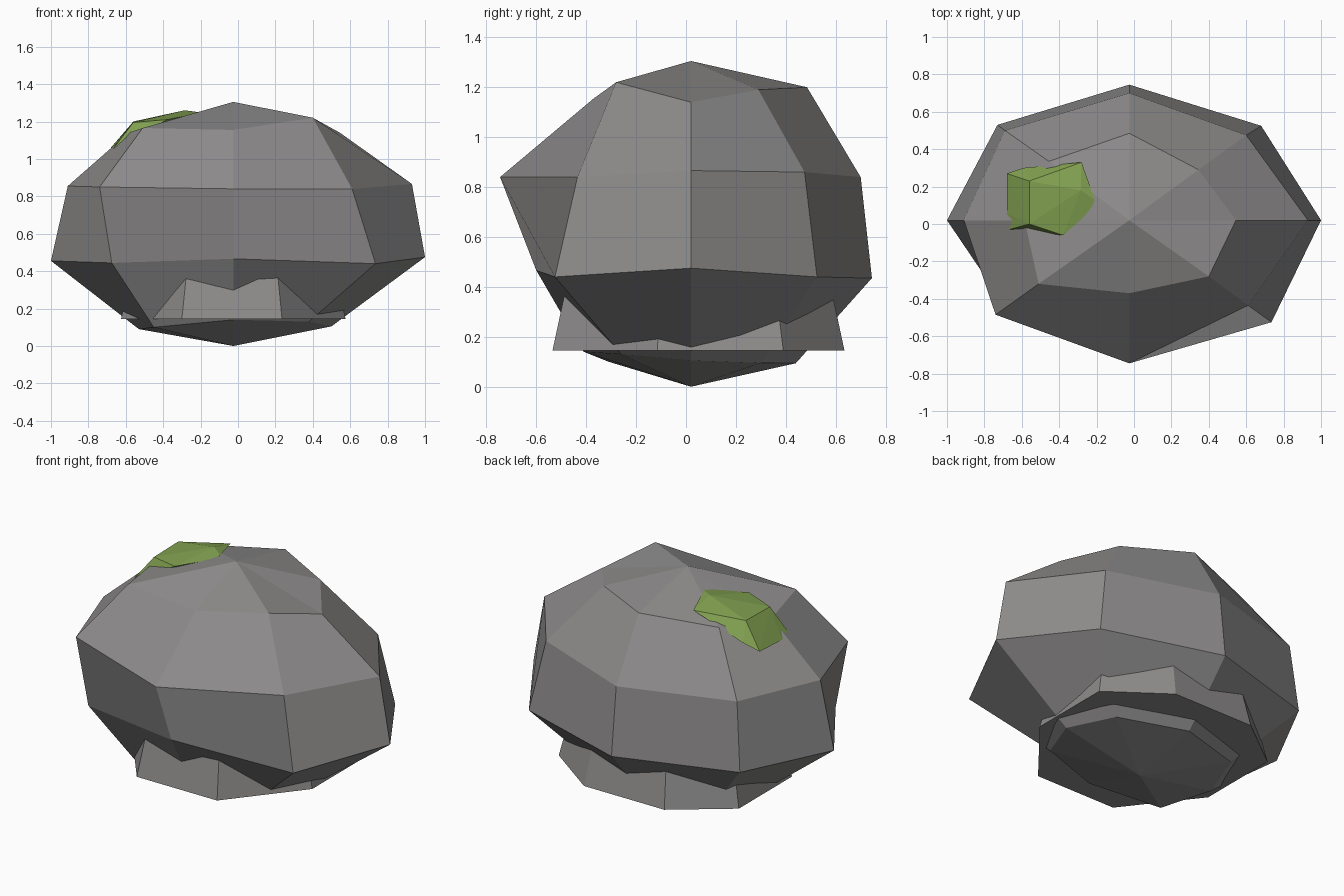
import bpy
import bmesh

default_cube = bpy.data.objects.get("Cube")
if default_cube:
    bpy.data.objects.remove(default_cube, do_unlink=True)


def make_material(name, colour):
    material = bpy.data.materials.new(name)
    material.use_nodes = True
    rgba = (*colour, 1)
    material.diffuse_color = rgba
    shader = next(n for n in material.node_tree.nodes if n.type == "BSDF_PRINCIPLED")
    shader.inputs["Base Color"].default_value = rgba
    shader.inputs["Roughness"].default_value = 0.9
    return material


def finish_object(name, bm, material):
    """Turn a bmesh into a flat shaded object with outward normals."""
    bmesh.ops.recalc_face_normals(bm, faces=bm.faces)
    mesh = bpy.data.meshes.new(name)
    bm.to_mesh(mesh)
    bm.free()
    mesh.materials.append(material)
    obj = bpy.data.objects.new(name, mesh)
    bpy.context.collection.objects.link(obj)
    return obj


def close_end(bm, ring, pole=None):
    """Close a ring with a fan to a pole, or with one flat face."""
    if pole is None:
        bm.faces.new(ring)
        return
    tip = bm.verts.new(pole)
    for i, vert in enumerate(ring):
        bm.faces.new((vert, ring[(i + 1) % len(ring)], tip))


def loft(name, sections, material, top=None, bottom=None):
    """Join cross-sections, listed from top to bottom, with quads."""
    bm = bmesh.new()
    rings = [[bm.verts.new(point) for point in section] for section in sections]
    for upper, lower in zip(rings, rings[1:]):
        for i in range(len(upper)):
            j = (i + 1) % len(upper)
            bm.faces.new((upper[i], lower[i], lower[j], upper[j]))
    close_end(bm, rings[0], top)
    close_end(bm, rings[-1], bottom)
    return finish_object(name, bm, material)


def hull(name, points, material):
    """Wrap a faceted chunk around a few points."""
    bm = bmesh.new()
    for point in points:
        bm.verts.new(point)
    result = bmesh.ops.convex_hull(bm, input=bm.verts)
    unused = [v for v in result["geom_interior"] if isinstance(v, bmesh.types.BMVert)]
    bmesh.ops.delete(bm, geom=unused, context="VERTS")
    return finish_object(name, bm, material)


stone_grey = make_material("stone grey", (0.27, 0.262, 0.26))
moss_green = make_material("moss green", (0.22, 0.35, 0.08))

# Boulder: uneven eight-sided rings, each starting at the left (+x) side
crown = [(.545, .02, 1.14), (.345, .29, 1.19), (-.025, .485, 1.2), (-.455, .335, 1.17),
         (-.585, .02, 1.14), (-.51, -.32, 1.165), (-.025, -.37, 1.155), (.4, -.28, 1.22)]
shoulder = [(.93, .02, .866), (.6, .475, .86), (-.025, .7, .84), (-.69, .5, .85),
            (-.91, .02, .855), (-.74, -.485, .85), (-.025, -.745, .84), (.61, -.435, .84)]
belly = [(1, .02, .475), (.68, .525, .44), (-.025, .745, .435), (-.73, .53, .445),
         (-1, .02, .455), (-.675, -.46, .444), (-.025, -.6, .466), (.735, -.525, .44)]
underside = [(.5, .02, .105), (.38, .3, .095), (-.025, .44, .094), (-.42, .32, .1),
             (-.53, .02, .09), (-.45, -.31, .1), (-.025, -.41, .14), (.38, -.26, .13)]
loft("boulder", [crown, shoulder, belly, underside], stone_grey,
     top=(-.025, .02, 1.305), bottom=(-.025, .02, 0))

# Base stone: a low tapered octagon that the boulder rests in
outline = [(.575, -.115), (.575, .39), (.235, .635), (-.3, .635),
           (-.625, .39), (-.625, -.115), (-.3, -.535), (.235, -.535)]
centre_x, centre_y, taper = -.025, .05, .92
base_top = [(centre_x + (x - centre_x) * taper, centre_y + (y - centre_y) * taper, .363)
            for x, y in outline]
base_bottom = [(x, y, .145) for x, y in outline]
loft("base_stone", [base_top, base_bottom], stone_grey)

# Moss clump: a thin faceted patch sunk into the crown
moss_surface = [(-.56, .23, 1.2), (-.56, 0, 1.195), (-.28, .33, 1.225), (-.285, .18, 1.26),
                (-.21, .13, 1.25), (-.23, .07, 1.24), (-.38, -.06, 1.21)]
moss_rim = [(-.68, .27, 1.06), (-.68, .06, 1.05), (-.67, -.03, 1.05), (-.59, .3, 1.1)]
moss_root = [(-.55, .1, 1.05), (-.35, .12, 1.1)]
hull("moss_clump", moss_surface + moss_rim + moss_root, moss_green)
